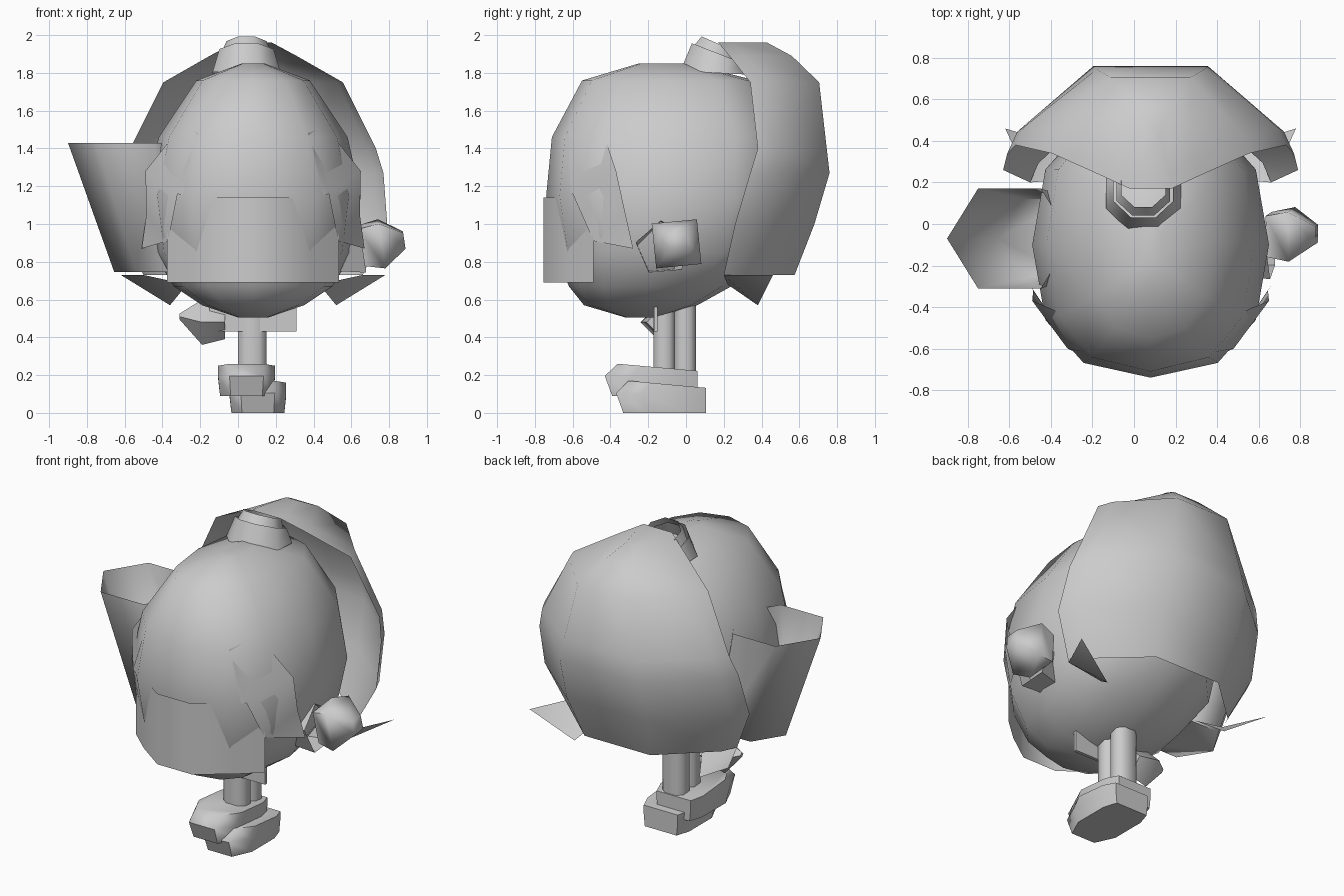
import bpy, bmesh, math
from mathutils import Vector

if "Cube" in bpy.data.objects:
    bpy.data.objects.remove(bpy.data.objects["Cube"])

CX = 0.08  # mirror plane of the figure


def make(name, verts, faces, angle=50):
    me = bpy.data.meshes.new(name)
    me.from_pydata([tuple(v) for v in verts], [], faces)
    bm = bmesh.new()
    bm.from_mesh(me)
    bmesh.ops.recalc_face_normals(bm, faces=bm.faces)
    bm.to_mesh(me)
    bm.free()
    ob = bpy.data.objects.new(name, me)
    bpy.context.collection.objects.link(ob)
    bpy.ops.object.select_all(action='DESELECT')
    bpy.context.view_layer.objects.active = ob
    ob.select_set(True)
    bpy.ops.object.shade_smooth_by_angle(angle=math.radians(angle))
    return ob


def loft(name, rows, closed=True, cap0=False, cap1=False, angle=50):
    n = len(rows[0])
    faces = []
    for r in range(len(rows) - 1):
        for i in range(n if closed else n - 1):
            j = (i + 1) % n
            faces.append((r * n + i, r * n + j, (r + 1) * n + j, (r + 1) * n + i))
    if cap0:
        faces.append(tuple(range(n)))
    if cap1:
        faces.append(tuple(range((len(rows) - 1) * n, len(rows) * n)))
    return make(name, [v for row in rows for v in row], faces, angle)


def ring(c, axis, r, n, rot=0):
    q = Vector(axis).to_track_quat('Z', 'Y')
    return [Vector(c) + q @ Vector((r * math.cos(rot + math.tau * i / n),
                                    r * math.sin(rot + math.tau * i / n), 0)) for i in range(n)]


def tube(name, axis, sections, n, rot=0, cap0=True, cap1=True, angle=50):
    return loft(name, [ring(c, axis, r, n, rot) for c, r in sections],
                True, cap0, cap1, angle)


def soft(v, p=.82):
    return math.copysign(abs(v) ** p, v)


# head: stacked rounded rings (z, centre y, x radius, y radius)
levels = [(0.505, -0.24, .08, .08), (0.57, -0.24, .27, .30), (0.67, -0.19, .42, .43),
          (0.85, -0.12, .53, .57), (1.15, -0.10, .57, .64), (1.46, -0.09, .50, .62),
          (1.76, -0.09, .30, .46), (1.85, -0.12, .06, .13)]
loft("head", [[(CX + rx * soft(math.cos(math.tau * i / 12)),
                cy + ry * soft(math.sin(math.tau * i / 12)), z)
               for i in range(12)] for z, cy, rx, ry in levels], True, True, True, 60)

# back hair: open shell (z, half width, front y, back y)
arc = [(-1, 0), (-.93, .25), (-.40, 1), (.40, 1), (.93, .25), (1, 0)]
shell = [(0.73, .58, .20, .575), (1.0, .71, .26, .68), (1.27, .69, .34, .76),
         (1.40, .65, .38, .745), (1.75, .475, .34, .705), (1.89, .23, .23, .56),
         (1.96, .10, .17, .43)]
loft("back_hair", [[(CX + w * a, yf + (yb - yf) * b, z) for a, b in arc]
                   for z, w, yf, yb in shell], False, False, True, 60)

# face panel wrapped around the front of the head
face_path = [(-.455, -.49), (-.31, -.62), (-.12, -.755), (.12, -.755), (.31, -.62), (.455, -.49)]
loft("face_panel", [[(CX + x, y, 0.69) for x, y in face_path],
                    [(CX + x, y, 1.14) for x, y in face_path]], False)

# side locks and lower hair tips, mirrored
for side, s in (("left", -1), ("right", 1)):
    lock = [(.29, -.62, 1.48), (.31, -.64, 1.13), (.40, -.60, 1.16), (.45, -.49, .91),
            (.59, -.28, .87), (.565, -.32, 1.05), (.57, -.37, 1.28), (.38, -.45, 1.52)]
    make("side_lock_" + side, [(CX + s * x, y, z) for x, y, z in lock],
         [(0, 1, 2), (0, 2, 7), (2, 3, 6), (2, 6, 7), (3, 4, 5), (3, 5, 6)])
    tip = [(.70, .46, .73), (.44, .38, .57), (.35, .22, .68), (.58, .20, .73)]
    make("hair_tip_" + side, [(CX + s * x, y, z) for x, y, z in tip],
         [(0, 1, 3), (1, 2, 3)])

# open stepped knot on top
low = ring((.045, .15, 1.80), (0, .05, 1), .195, 8, .39)
mid = ring((.045, .165, 1.905), (0, .35, .9), .155, 8, .39)
loft("hair_knot", [low, mid])
tube("hair_knot_rim", (0, .4, .9), [((.045, .16, 1.89), .14), ((.045, .18, 1.95), .115)],
     8, .39, False, False)

# wide raised sleeve with open top
hexes = []
for cx, z, r in ((-.42, .745, .235), (-.60, 1.43, .30)):
    hexes.append([(cx + r * math.cos(math.tau * i / 6),
                   -.07 + r * .93 * math.sin(math.tau * i / 6), z) for i in range(6)])
loft("raised_sleeve", hexes, True, True, False, 75)

# right sleeve and fist
tube("small_sleeve", (1, 0, .15), [((.45, -.15, .83), .09), ((.66, -.12, .87), .15)], 5, .4, True, False)
tube("fist", (1, 0, .15), [((.65, -.05, .885), .14), ((.76, -.05, .895), .17),
                           ((.88, -.05, .915), .06)], 4, math.pi / 4 + .1, angle=75)

# other hand, below the head
tube("low_hand", (-1, 0, 0), [((-.07, -.12, .48), .09), ((-.19, -.12, .48), .12),
                              ((-.31, -.12, .51), .015)], 4, math.pi / 2)

# skirt front panel
loft("skirt_panel", [[(-.15, -.17, z), (.31, -.17, z), (.31, -.15, z), (-.15, -.15, z)]
                     for z in (.43, .57)], True, True, True)

# legs side by side in depth
for name, y in (("front_leg", -.115), ("back_leg", -.005)):
    loft(name, [[(.075 + a * .075, y + b * .058, z) for a, b in
                 ((-1, -.5), (-.5, -1), (.5, -1), (1, -.5), (1, .5), (.5, 1), (-.5, 1), (-1, .5))]
                for z in (.12, .60)], True, True, True, 60)


# shoes: sole, bulge and sloped top
def shoe(name, cx, heel, toe, z0, z1):
    out = [(-.8, 0), (.8, 0), (1, .2), (1, .72), (.6, 1), (-.6, 1), (-1, .72), (-1, .2)]
    rows = []
    for f, w, reach in ((0, .14, .92), (.62, .15, 1), (1, .15, .86)):
        rows.append([(cx + a * w, heel + (toe - heel) * t * reach,
                      z0 + (z1 - z0) * f * (.78 + .22 * t)) for a, t in out])
    loft(name, rows, True, True, True, 60)


shoe("left_shoe", .045, .06, -.43, .09, .26)
shoe("right_shoe", .105, .105, -.37, 0, .17)
